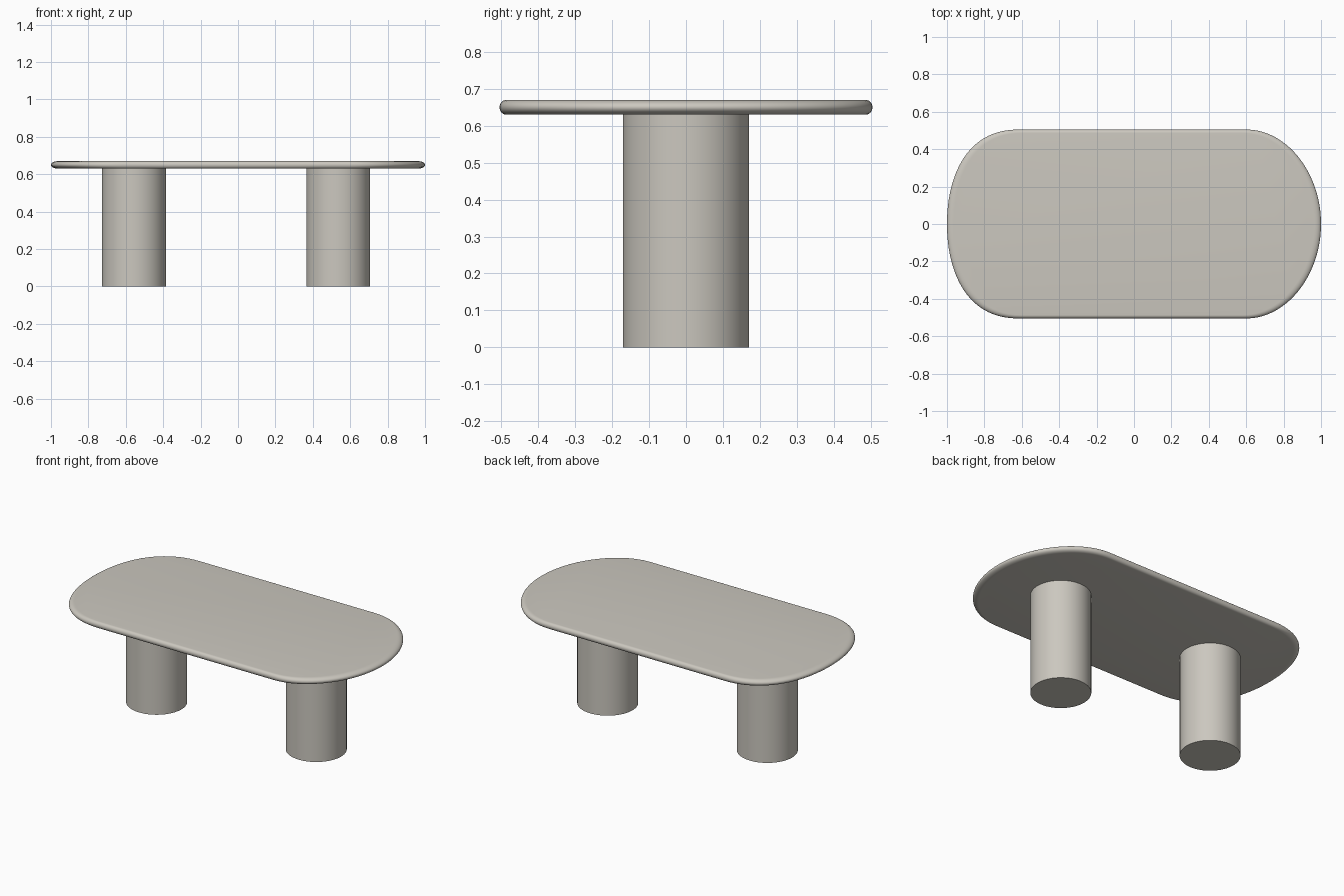
import bpy, bmesh, math
from mathutils import Vector
from mathutils.geometry import interpolate_bezier

if "Cube" in bpy.data.objects:
    bpy.data.objects.remove(bpy.data.objects["Cube"])

stone = bpy.data.materials.new("warm_grey")
stone.diffuse_color = (0.60, 0.575, 0.52, 1)
stone.use_nodes = True
stone.node_tree.nodes["Principled BSDF"].inputs["Base Color"].default_value = stone.diffuse_color


def finish(name, bm, angle):
    bmesh.ops.recalc_face_normals(bm, faces=bm.faces)
    mesh = bpy.data.meshes.new(name)
    bm.to_mesh(mesh)
    bm.free()
    obj = bpy.data.objects.new(name, mesh)
    mesh.materials.append(stone)
    bpy.context.collection.objects.link(obj)
    bpy.ops.object.select_all(action='DESELECT')
    obj.select_set(True)
    bpy.context.view_layer.objects.active = obj
    bpy.ops.object.shade_smooth_by_angle(angle=math.radians(angle))


# Tabletop outline: a quarter curve for each end, mirrored front to back
HALF_W = 0.505


def end_curve(side, start, handle, bulge):
    pts = [(start, HALF_W), (handle, HALF_W), (1, bulge), (1, 0)]
    quarter = interpolate_bezier(*[Vector((side * x, y, 0)) for x, y in pts], 24)
    return quarter + [Vector((p.x, -p.y, 0)) for p in reversed(quarter[:-1])]


outline = end_curve(1, 0.60, 0.82, 0.27) + end_curve(-1, 0.62, 0.90, 0.25)[::-1]

# Tabletop: outline rings scaled to give a fully rounded edge
Z_MID, HALF_T, ROUND = 0.65, 0.02, 0.036
bm = bmesh.new()
rings = []
STEPS = 12
for i in range(STEPS + 1):
    a = -math.pi / 2 + math.pi * i / STEPS
    s = 1 - ROUND * (1 - math.cos(a))
    z = Z_MID + HALF_T * math.sin(a)
    rings.append([bm.verts.new((p.x * s, p.y * s, z)) for p in outline])
n = len(outline)
for lo, hi in zip(rings, rings[1:]):
    for j in range(n):
        k = (j + 1) % n
        bm.faces.new((lo[j], lo[k], hi[k], hi[j]))
bm.faces.new(rings[0])
bm.faces.new(rings[-1])
finish("tabletop", bm, 40)

# Two cylindrical pedestal legs
LEG_H = 0.632
for name, x in (("left_leg", -0.557), ("right_leg", 0.536)):
    bm = bmesh.new()
    bmesh.ops.create_cone(bm, cap_ends=True, segments=64, radius1=0.171,
                          radius2=0.171, depth=LEG_H)
    bmesh.ops.translate(bm, verts=bm.verts, vec=(x, 0, LEG_H / 2))
    finish(name, bm, 30)
